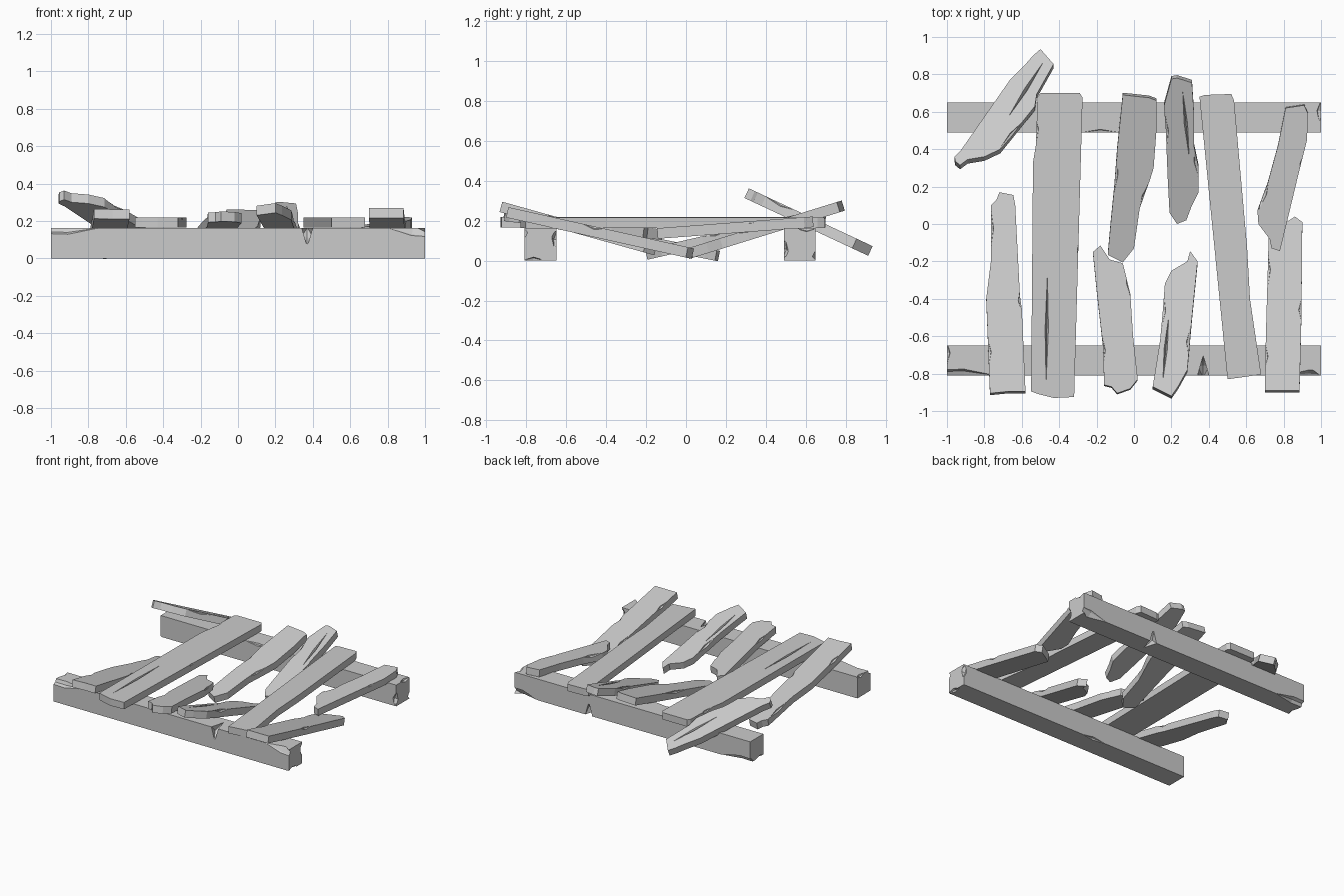
import bpy, bmesh
from math import pi
from mathutils import Vector

if "Cube" in bpy.data.objects:
    bpy.data.objects.remove(bpy.data.objects["Cube"])


def make_object(name, bm):
    bmesh.ops.recalc_face_normals(bm, faces=bm.faces)
    me = bpy.data.meshes.new(name)
    bm.to_mesh(me)
    bm.free()
    ob = bpy.data.objects.new(name, me)
    bpy.context.collection.objects.link(ob)
    return ob


def gouge(ob, p, q, n, width, depth):
    """Cut a faceted splinter groove from p to q, open along direction n."""
    p, q, n = Vector(p), Vector(q), Vector(n).normalized()
    mid, side = (p + q) / 2, (q - p).normalized().cross(n) * width
    rim = [p, q, mid + side, mid - side]
    bm = bmesh.new()
    for v in rim + [r + n * 0.1 for r in rim] + [mid - n * depth]:
        bm.verts.new(v)
    res = bmesh.ops.convex_hull(bm, input=bm.verts[:])
    bmesh.ops.delete(bm, geom=list({g for g in res["geom_interior"]
                                    if isinstance(g, bmesh.types.BMVert)}), context='VERTS')
    cutter = make_object("cutter", bm)
    cutter.hide_render = True
    mod = ob.modifiers.new("cut", 'BOOLEAN')
    mod.operation, mod.solver, mod.object = 'DIFFERENCE', 'EXACT', cutter
    bpy.context.view_layer.update()
    me = bpy.data.meshes.new_from_object(ob.evaluated_get(bpy.context.evaluated_depsgraph_get()))
    ob.modifiers.clear()
    if len(me.polygons) > 5:
        ob.data = me
    bpy.data.objects.remove(cutter)


def plank(name, pts, y0, z0, slope=0.0, t=0.053, cracks=(), chips=()):
    """Board from a plan outline on a plane through (y0, z0) rising along y."""
    def top(x, y):
        return Vector((x, y, z0 + slope * (y - y0)))
    n = Vector((0, -slope, 1)).normalized()
    bm = bmesh.new()
    up = [bm.verts.new(top(*p)) for p in pts]
    lo = [bm.verts.new(v.co - n * t) for v in up]
    bm.faces.new(up)
    bm.faces.new(lo[::-1])
    for i in range(len(up)):
        j = (i + 1) % len(up)
        bm.faces.new((up[i], lo[i], lo[j], up[j]))
    ob = make_object(name, bm)
    for x1, y1, x2, y2 in cracks:
        gouge(ob, top(x1, y1), top(x2, y2), n, 0.009, 0.03)
    for x1, y1, x2, y2, side in chips:
        gouge(ob, top(x1, y1), top(x2, y2), (side, 0, 0.8), 0.03, 0.016)
    return ob


# Two supporting beams: the back one is the front one rolled over
bm = bmesh.new()
bmesh.ops.create_cube(bm, size=1)
bmesh.ops.scale(bm, vec=(2, 0.16, 0.163), verts=bm.verts)
front_beam = make_object("front_beam", bm)
h = 0.0815
for args in [((0.37, 0.025, h), (0.37, -0.09, -0.01), (0, -1, 1), 0.03, 0.01),
             ((-1.08, -0.06, h - 0.02), (-0.74, -0.08, h), (0, -1, 1), 0.05, 0.02),
             ((0.8, -0.08, h), (1.06, -0.08, h - 0.05), (0, -1, 1), 0.05, 0.015),
             ((0.98, 0.09, h), (1, 0.07, -0.02), (1, 1, 0.5), 0.04, 0.02),
             ((-0.28, 0.08, -h), (-0.08, 0.08, -h), (0, 1, -1), 0.03, 0.018),
             ((1.0, -0.09, -h), (0.99, 0.02, -h), (1, 0, -1), 0.03, 0.02),
             ((-1.0, 0.1, h), (-1.0, -0.02, h), (-1, 0, 1), 0.03, 0.02)]:
    gouge(front_beam, *args)
front_beam.location = (0, -0.73, h)
back_beam = front_beam.copy()
back_beam.name = "back_beam"
back_beam.data = front_beam.data.copy()
bpy.context.collection.objects.link(back_beam)
back_beam.location = (0, 0.57, h)
back_beam.rotation_euler = (pi, 0, 0)

# Two whole boards lying flat
plank("whole_board_left", [(-.55, -.895), (-.51, -.91), (-.43, -.93), (-.32, -.925), (-.275, .675),
      (-.29, .7), (-.5, .7), (-.515, .68), (-.525, .42), (-.54, .33)], 0, .218,
      cracks=[(-.47, -.85, -.463, -.27)],
      chips=[(-.29, -.22, -.288, -.06, 1), (-.52, .44, -.53, .58, -1)])
plank("whole_board_right", [(.35, .68), (.38, .69), (.52, .695), (.535, .66), (.605, -.13),
      (.62, -.4), (.68, -.805), (.5, -.83)], 0, .217)

# Flung board resting on the back beam
plank("loose_board", [(-.96, .36), (-.955, .335), (-.93, .315), (-.89, .345), (-.8, .36), (-.715, .4),
      (-.61, .53), (-.53, .63), (-.52, .695), (-.43, .855), (-.5, .935), (-.54, .9), (-.575, .86),
      (-.66, .775), (-.925, .395)], .315, .362, -.467,
      cracks=[(-.485, .865, -.67, .575)], chips=[(-.72, .4, -.58, .56, 1)])

# Broken boards sagging from the front beam
plank("front_broken_board_1", [(-.77, -.905), (-.67, -.895), (-.58, -.895), (-.6, -.45), (-.61, -.38),
      (-.635, .1), (-.645, .155), (-.72, .17), (-.735, .13), (-.765, .1), (-.765, -.2), (-.79, -.4)],
      -.91, .265, -.2,
      chips=[(-.765, -.13, -.765, .08, -1), (-.6, -.47, -.61, -.35, 1), (-.78, -.62, -.775, -.75, -1)])
plank("front_broken_board_2", [(-.16, -.86), (-.12, -.87), (-.09, -.905), (-.02, -.88), (.02, -.83),
      (-.005, -.6), (-.02, -.37), (-.06, -.21), (-.13, -.19), (-.18, -.115), (-.22, -.15),
      (-.2, -.35), (-.165, -.66)], -.9, .25, -.12,
      chips=[(-.04, -.22, -.01, -.42, 1), (-.17, -.6, -.165, -.75, -1)])
plank("front_broken_board_3", [(.1, -.87), (.2, -.92), (.235, -.87), (.285, -.78), (.31, -.5), (.34, -.2),
      (.3, -.145), (.285, -.2), (.2, -.25), (.165, -.32), (.155, -.45), (.14, -.62)], -.92, .295, -.28,
      cracks=[(.185, -.5, .155, -.83)],
      chips=[(.29, -.7, .3, -.56, 1), (.16, -.38, .15, -.55, -1)])
plank("front_broken_board_4", [(.7, -.89), (.885, -.89), (.895, -.5), (.9, .01), (.86, .04),
      (.8, .0), (.72, -.06), (.715, -.25), (.705, -.6)], -.9, .27, -.223,
      chips=[(.715, -.15, .715, -.34, -1), (.895, -.52, .895, -.4, 1), (.705, -.65, .7, -.77, -1)])

# Broken boards sagging from the back beam
plank("back_broken_board_1", [(-.06, .69), (.08, .675), (.12, .66), (.12, .5), (.105, .3), (.085, .235),
      (.03, .08), (.0, -.13), (-.06, -.205), (-.14, -.165), (-.125, 0), (-.105, .2), (-.09, .4)],
      .69, .262, .23,
      chips=[(-.11, .15, -.09, .38, -1), (.085, .23, .03, .07, 1)])
plank("back_broken_board_2", [(.2, .775), (.23, .78), (.31, .755), (.32, .6), (.32, .42), (.345, .3),
      (.345, .17), (.31, .1), (.28, .02), (.23, .0), (.19, .06), (.18, .25), (.17, .5), (.16, .63)],
      .77, .298, .31,
      cracks=[(.26, .71, .295, .36)],
      chips=[(.165, .6, .175, .4, -1), (.325, .42, .345, .25, 1)])
plank("back_broken_board_3", [(.81, .62), (.91, .635), (.93, .59), (.925, .45), (.88, .27), (.82, .02),
      (.78, -.145), (.735, -.13), (.725, -.08), (.665, .0), (.66, .07), (.715, .22), (.77, .42)],
      -.15, .162, .075,
      chips=[(.67, .08, .72, .24, -1), (.92, .4, .885, .25, 1)])
